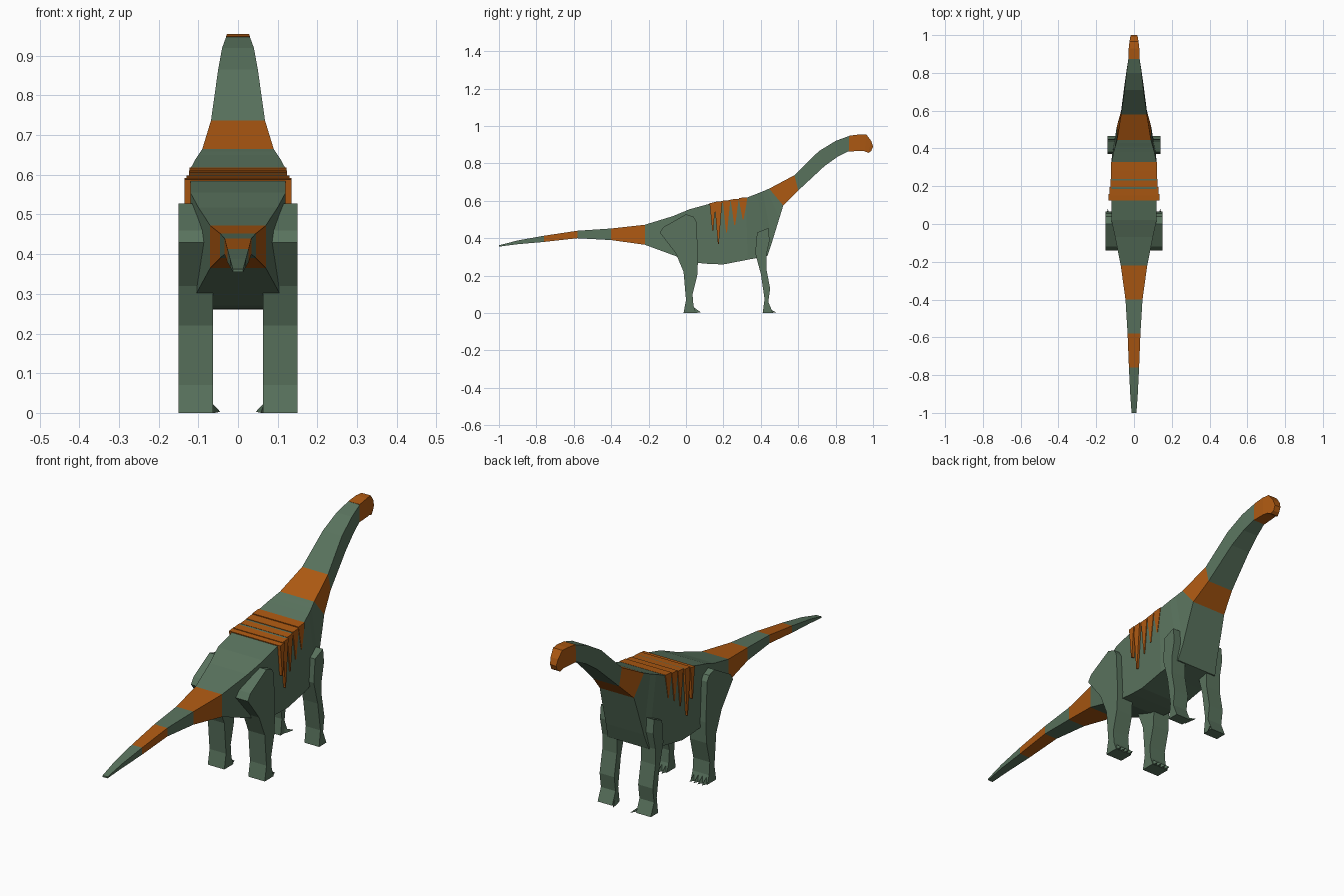
import bpy, bmesh

cube = bpy.data.objects.get("Cube")
if cube:
    bpy.data.objects.remove(cube, do_unlink=True)


def material(name, color):
    m = bpy.data.materials.new(name)
    m.use_nodes = True
    m.diffuse_color = color
    m.node_tree.nodes["Principled BSDF"].inputs["Base Color"].default_value = color
    return m


GREEN = material("moss green", (0.10, 0.17, 0.11, 1))
ORANGE = material("burnt orange", (0.42, 0.10, 0.006, 1))


def finish(name, bm, mats):
    bmesh.ops.recalc_face_normals(bm, faces=bm.faces)
    mesh = bpy.data.meshes.new(name)
    bm.to_mesh(mesh)
    bm.free()
    for m in mats:
        mesh.materials.append(m)
    obj = bpy.data.objects.new(name, mesh)
    bpy.context.collection.objects.link(obj)
    return obj


def loft(name, stations, is_orange=lambda y: False):
    """Skin rectangular sections: top y, top z, bottom y, bottom z, half width."""
    bm = bmesh.new()
    rings = [[bm.verts.new(p) for p in ((-w, ty, tz), (w, ty, tz), (w, by, bz), (-w, by, bz))]
             for ty, tz, by, bz, w in stations]
    for i, (a, b) in enumerate(zip(rings, rings[1:])):
        middle = (stations[i][0] + stations[i + 1][0]) / 2
        for k in range(4):
            n = (k + 1) % 4
            f = bm.faces.new((a[k], a[n], b[n], b[k]))
            f.material_index = int(is_orange(middle))
    for ring, s in ((rings[0], stations[0]), (rings[-1], stations[-1])):
        bm.faces.new(ring).material_index = int(is_orange(s[0]))
    return finish(name, bm, (GREEN, ORANGE))


def prism(name, outline, x0, x1, mat):
    """Extrude a side outline of (y, z) points across x."""
    bm = bmesh.new()
    a = [bm.verts.new((x0, y, z)) for y, z in outline]
    b = [bm.verts.new((x1, y, z)) for y, z in outline]
    bm.faces.new(a)
    bm.faces.new(b)
    for i in range(len(a)):
        j = (i + 1) % len(a)
        bm.faces.new((a[i], a[j], b[j], b[i]))
    return finish(name, bm, (mat,))


def claw(name, base, tip, half):
    """Small flat-bottomed wedge from a foot to a point on the ground."""
    bm = bmesh.new()
    (x, y, z), (hx, hy) = base, half
    pts = [bm.verts.new(p) for p in ((x - hx, y - hy, 0), (x + hx, y + hy, 0), (x, y, z), tip)]
    for i in range(4):
        bm.faces.new([v for k, v in enumerate(pts) if k != i])
    return finish(name, bm, (GREEN,))


# Tail, trunk and neck with painted bands
bands = ((-0.76, -0.58), (-0.40, -0.22), (0.445, 0.58))
loft("body", [
    (-1.00, 0.362, -1.00, 0.355, 0.013),
    (-0.90, 0.388, -0.90, 0.368, 0.020),
    (-0.76, 0.413, -0.76, 0.380, 0.027),
    (-0.58, 0.440, -0.58, 0.400, 0.034),
    (-0.40, 0.452, -0.40, 0.390, 0.045),
    (-0.22, 0.472, -0.22, 0.365, 0.070),
    (-0.07, 0.518, -0.07, 0.310, 0.100),
    (0.02, 0.555, 0.04, 0.270, 0.120),
    (0.13, 0.585, 0.13, 0.262, 0.120),
    (0.19, 0.598, 0.20, 0.260, 0.120),
    (0.32, 0.615, 0.33, 0.285, 0.120),
    (0.38, 0.638, 0.435, 0.305, 0.108),
    (0.41, 0.650, 0.46, 0.380, 0.100),
    (0.43, 0.659, 0.50, 0.510, 0.094),
    (0.445, 0.665, 0.52, 0.575, 0.090),
    (0.58, 0.737, 0.60, 0.655, 0.068),
    (0.71, 0.865, 0.74, 0.785, 0.050),
    (0.80, 0.920, 0.81, 0.835, 0.040),
    (0.873, 0.947, 0.87, 0.865, 0.030),
], lambda y: any(lo < y < hi for lo, hi in bands))

# Head and muzzle
loft("head", [
    (0.873, 0.948, 0.870, 0.864, 0.030),
    (0.93, 0.955, 0.93, 0.866, 0.028),
    (0.965, 0.954, 0.955, 0.865, 0.024),
    (0.99, 0.920, 0.975, 0.856, 0.020),
    (1.00, 0.890, 0.99, 0.866, 0.016),
], lambda y: True)

# Saddle straps: a thin cap over the back with a pointed stripe down each flank
straps = ((0.125, 0.160, 0.592, 0.44, 0.135), (0.150, 0.195, 0.598, 0.37, 0.130),
          (0.195, 0.238, 0.604, 0.43, 0.124), (0.238, 0.282, 0.611, 0.47, 0.123),
          (0.282, 0.328, 0.619, 0.50, 0.122))
for y0, y1, top, tip, w in straps:
    mid = (y0 + y1) / 2
    prism("saddle_stripe", [(y0, top - 0.004), (y1, top), (y1 - 0.004, top - 0.03),
                            (mid + 0.003, tip), (mid - 0.002, tip), (y0 + 0.004, top - 0.03)],
          -w, w, ORANGE)

hind_outline = [(-0.14, 0.43), (-0.12, 0.46), (0.0, 0.528), (0.04, 0.515), (0.055, 0.49),
                (0.065, 0.30), (0.06, 0.20), (0.035, 0.10), (0.04, 0.04), (0.055, 0.0),
                (-0.013, 0.0), (0.0, 0.07), (-0.013, 0.22), (-0.055, 0.32)]
front_outline = [(0.38, 0.43), (0.44, 0.455), (0.447, 0.39), (0.43, 0.31), (0.43, 0.235),
                 (0.45, 0.13), (0.44, 0.06), (0.465, 0.0), (0.41, 0.0), (0.42, 0.075),
                 (0.40, 0.21), (0.37, 0.32)]

# Legs and feet, mirrored left and right
for s, side in ((1, "left"), (-1, "right")):
    prism(side + "_hind_leg", hind_outline, s * 0.063, s * 0.15, GREEN)
    prism(side + "_front_leg", front_outline, s * 0.063, s * 0.14, GREEN)
    for i in range(4):
        x = s * (0.074 + 0.0215 * i)
        claw(side + "_hind_claw", (x, 0.043, 0.03), (x, 0.08, 0.003), (0.01, 0))
    claw(side + "_thumb_claw", (s * 0.066, 0.435, 0.025), (s * 0.045, 0.485, 0.003), (0.008, 0.012))
